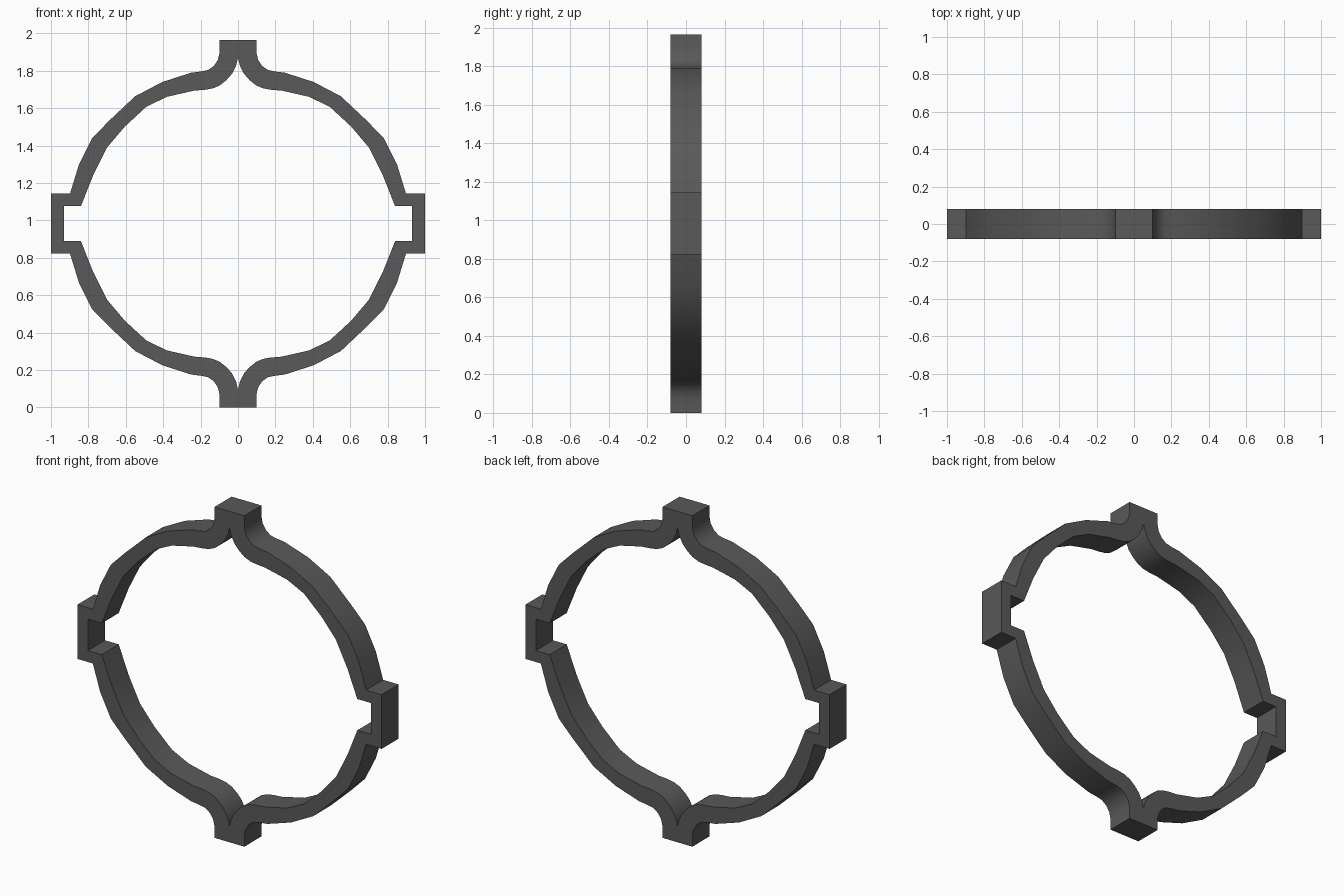
import bpy, bmesh, math

if "Cube" in bpy.data.objects:
    bpy.data.objects.remove(bpy.data.objects["Cube"])

HALF_DEPTH = 0.08
MID = 0.983  # height of the ring's centre

# upper right quarter of the ring, x and z, from top tab to side bracket
OUTER = [(0.098, 1.966), (0.098, 1.90), (0.107, 1.86), (0.128, 1.827), (0.16, 1.804),
         (0.20, 1.796), (0.25, 1.79), (0.405, 1.74), (0.55, 1.664), (0.685, 1.537),
         (0.78, 1.44), (0.85, 1.30), (0.898, 1.144), (1.0, 1.144)]
INNER = [(0.0, 1.87), (0.01, 1.828), (0.032, 1.784), (0.062, 1.75), (0.097, 1.722),
         (0.135, 1.706), (0.175, 1.699), (0.235, 1.694), (0.38, 1.661), (0.49, 1.608),
         (0.605, 1.502), (0.70, 1.39), (0.775, 1.24), (0.84, 1.076), (0.93, 1.076)]

metal = bpy.data.materials.new("dark_grey")
metal.diffuse_color = (0.10, 0.10, 0.10, 1)
metal.use_nodes = True
metal.node_tree.nodes["Principled BSDF"].inputs["Base Color"].default_value = metal.diffuse_color


def flip(points):
    return [(x, 2 * MID - z) for x, z in reversed(points)]


def clamp_half(name, side):
    # closed outline: outer edge downwards, inner edge back upwards
    outline = [(0.0, 1.966)] + OUTER + flip(OUTER) + [(0.0, 0.0)]
    outline += list(reversed(INNER + flip(INNER)))
    bm = bmesh.new()
    verts = [bm.verts.new((side * x, -HALF_DEPTH, z)) for x, z in outline]
    face = bm.faces.new(verts)
    ext = bmesh.ops.extrude_face_region(bm, geom=[face], use_keep_orig=True)
    moved = [v for v in ext["geom"] if isinstance(v, bmesh.types.BMVert)]
    bmesh.ops.translate(bm, verts=moved, vec=(0, 2 * HALF_DEPTH, 0))
    bmesh.ops.recalc_face_normals(bm, faces=bm.faces[:])
    mesh = bpy.data.meshes.new(name)
    bm.to_mesh(mesh)
    bm.free()
    mesh.materials.append(metal)
    obj = bpy.data.objects.new(name, mesh)
    bpy.context.collection.objects.link(obj)
    bpy.ops.object.select_all(action='DESELECT')
    obj.select_set(True)
    bpy.context.view_layer.objects.active = obj
    bpy.ops.object.shade_smooth_by_angle(angle=math.radians(30))


# two matching halves meeting at the top and bottom tabs
clamp_half("clamp_half_right", 1)
clamp_half("clamp_half_left", -1)
